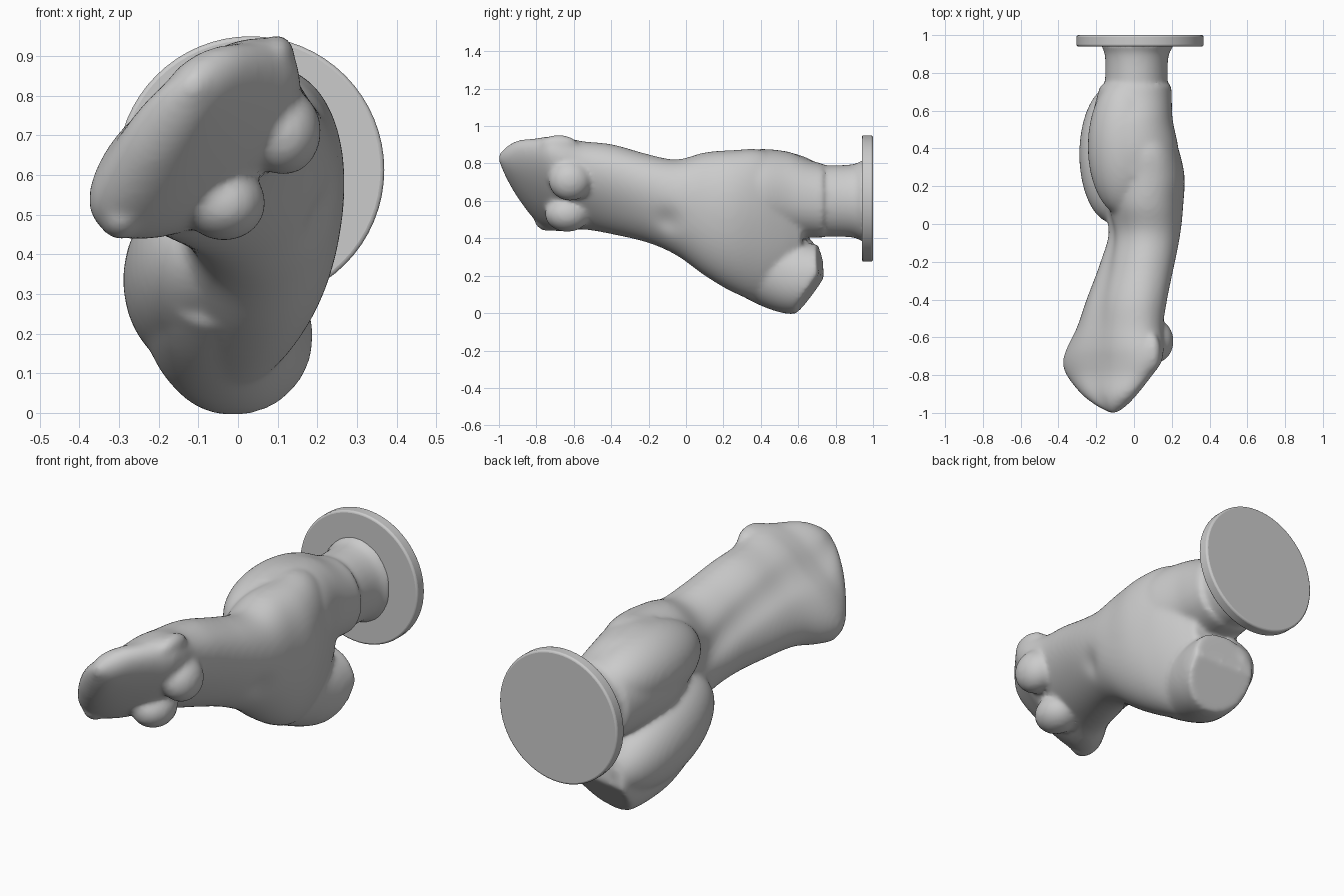
import bpy, bmesh
from math import cos, sin, pi, radians, exp, copysign
from mathutils import Vector, Matrix

if "Cube" in bpy.data.objects:
    bpy.data.objects.remove(bpy.data.objects["Cube"])

N = 72
parts = []

def finish(bm, name):
    bmesh.ops.recalc_face_normals(bm, faces=bm.faces)
    me = bpy.data.meshes.new(name)
    bm.to_mesh(me)
    bm.free()
    ob = bpy.data.objects.new(name, me)
    bpy.context.collection.objects.link(ob)
    return ob

def smooth_stations(st, steps=6):
    """Cubic interpolation of the stations along y"""
    def slope(k, c):
        a, b = st[max(k - 1, 0)], st[min(k + 1, len(st) - 1)]
        return (b[c] - a[c]) / (b[0] - a[0])
    out = []
    for k in range(len(st) - 1):
        p, q = st[k], st[k + 1]
        h = q[0] - p[0]
        for s in range(steps):
            t = s / steps
            row = [p[0] + t * h]
            for c in range(1, 6):
                row.append((2*t**3 - 3*t*t + 1) * p[c] + (t**3 - 2*t*t + t) * h * slope(k, c)
                           + (3*t*t - 2*t**3) * q[c] + (t**3 - t*t) * h * slope(k + 1, c))
            out.append(row)
    return out + [st[-1]]

def loft(name, stations, groove=0.0, power=2.15, cuts=()):
    """stations: y, centre x, centre z, half long, half short, tilt of long axis"""
    bm = bmesh.new()
    rings = []
    for y, cx, cz, a, b, deg in smooth_stations(stations):
        th = radians(deg)
        ring = []
        for i in range(N):
            t = 2 * pi * i / N
            u = copysign(abs(cos(t)) ** (2 / power), cos(t)) * a
            v = copysign(abs(sin(t)) ** (2 / power), sin(t)) * b
            v *= 1 - groove * exp(-((t - pi / 2) / 0.25) ** 2)
            ring.append(bm.verts.new((cx + u * cos(th) - v * sin(th), y,
                                      cz + u * sin(th) + v * cos(th))))
        rings.append(ring)
    for r0, r1 in zip(rings, rings[1:]):
        for i in range(N):
            j = (i + 1) % N
            bm.faces.new((r0[i], r0[j], r1[j], r1[i]))
    bm.faces.new(rings[0])
    bm.faces.new(rings[-1])
    for co, no in cuts:
        geom = bm.verts[:] + bm.edges[:] + bm.faces[:]
        res = bmesh.ops.bisect_plane(bm, geom=geom, plane_co=co, plane_no=no, clear_outer=True)
        edges = [e for e in res['geom_cut'] if isinstance(e, bmesh.types.BMEdge)]
        bmesh.ops.holes_fill(bm, edges=edges)
    parts.append(finish(bm, name))

def blob(name, co, radii, tilt=0):
    bm = bmesh.new()
    m = Matrix.Translation(co) @ Matrix.Rotation(radians(tilt), 4, 'X') @ Matrix.Diagonal((*radii, 1))
    bmesh.ops.create_uvsphere(bm, u_segments=40, v_segments=24, radius=1, matrix=m)
    parts.append(finish(bm, name))

# Torso from neck tip to hips, twisting from shoulders to pelvis
loft("torso", [
    (-1.0, -.11, .83, .02, .02, 45), (-.96, -.12, .805, .10, .06, 46),
    (-.90, -.13, .77, .19, .09, 46), (-.80, -.13, .712, .29, .12, 44),
    (-.73, -.115, .695, .325, .145, 43), (-.66, -.10, .69, .315, .16, 44),
    (-.55, -.075, .683, .275, .167, 47), (-.40, -.038, .663, .26, .178, 55),
    (-.20, .02, .612, .244, .18, 65), (-.05, .055, .565, .259, .183, 76),
    (.10, .05, .53, .33, .207, 83), (.25, .045, .492, .382, .215, 81),
    (.40, .02, .467, .41, .205, 81), (.52, .005, .46, .36, .175, 84),
    (.62, .0, .47, .25, .13, 88)], groove=.09)

# Straight thigh running into the support
loft("straight_thigh", [
    (.25, .02, .64, .22, .215, 90), (.40, .0, .64, .237, .235, 90),
    (.55, -.01, .635, .227, .215, 90), (.66, .0, .612, .207, .20, 90),
    (.735, .01, .60, .197, .188, 90)])

# Bent thigh with flat stump
loft("bent_thigh", [
    (.10, -.05, .38, .16, .15, 90), (.25, -.06, .32, .20, .18, 90),
    (.40, -.05, .262, .222, .19, 90), (.52, -.02, .205, .205, .185, 90),
    (.62, .0, .187, .192, .185, 90), (.80, .03, .185, .175, .165, 90)],
    cuts=[((0, .595, .01), (.12, .82, -.57)), ((0, .715, .3), (.1, 1, .1))])

# Buttocks, chest and shoulder ends
blob("upper_buttock", (-.05, .41, .685), (.195, .37, .19))
blob("lower_buttock", (-.11, .37, .335), (.18, .38, .205), -18)
blob("upper_breast", (.115, -.62, .71), (.095, .115, .11))
blob("lower_breast", (-.035, -.635, .53), (.105, .12, .096))
blob("upper_shoulder", (.098, -.68, .903), (.045, .10, .05))
blob("lower_shoulder", (-.295, -.73, .492), (.055, .08, .055))

# Round support stem
loft("stem", [
    (.60, .01, .60, .18, .16, 90), (.75, .012, .60, .19, .165, 90),
    (.90, .015, .60, .197, .17, 90), (.955, .02, .60, .225, .20, 90)], power=2)

# Merge the parts into one smooth sculpted body
bpy.ops.object.select_all(action='DESELECT')
for p in parts:
    p.select_set(True)
body = parts[0]
bpy.context.view_layer.objects.active = body
bpy.ops.object.join()
body.name = "torso_sculpture"
rm = body.modifiers.new("fuse", 'REMESH')
rm.mode = 'VOXEL'
rm.voxel_size = .012
sm = body.modifiers.new("soften", 'SMOOTH')
sm.factor = .5
sm.iterations = 14
bpy.ops.object.convert(target='MESH')

# Navel pressed into the belly
for v in body.data.vertices:
    k = (v.co - Vector((.22, -.1, .49))).length / .07
    v.co.x -= .02 * exp(-k * k)
bpy.ops.object.shade_smooth_by_angle(angle=radians(40))

# Mounting disc
bpy.ops.mesh.primitive_cylinder_add(vertices=64, radius=.337, depth=.06,
                                    location=(.032, .97, .613), rotation=(pi / 2, 0, 0))
disc = bpy.context.object
disc.name = "mounting_disc"
bv = disc.modifiers.new("edge", 'BEVEL')
bv.width = .01
bv.segments = 3
bpy.ops.object.shade_smooth_by_angle(angle=radians(35))
